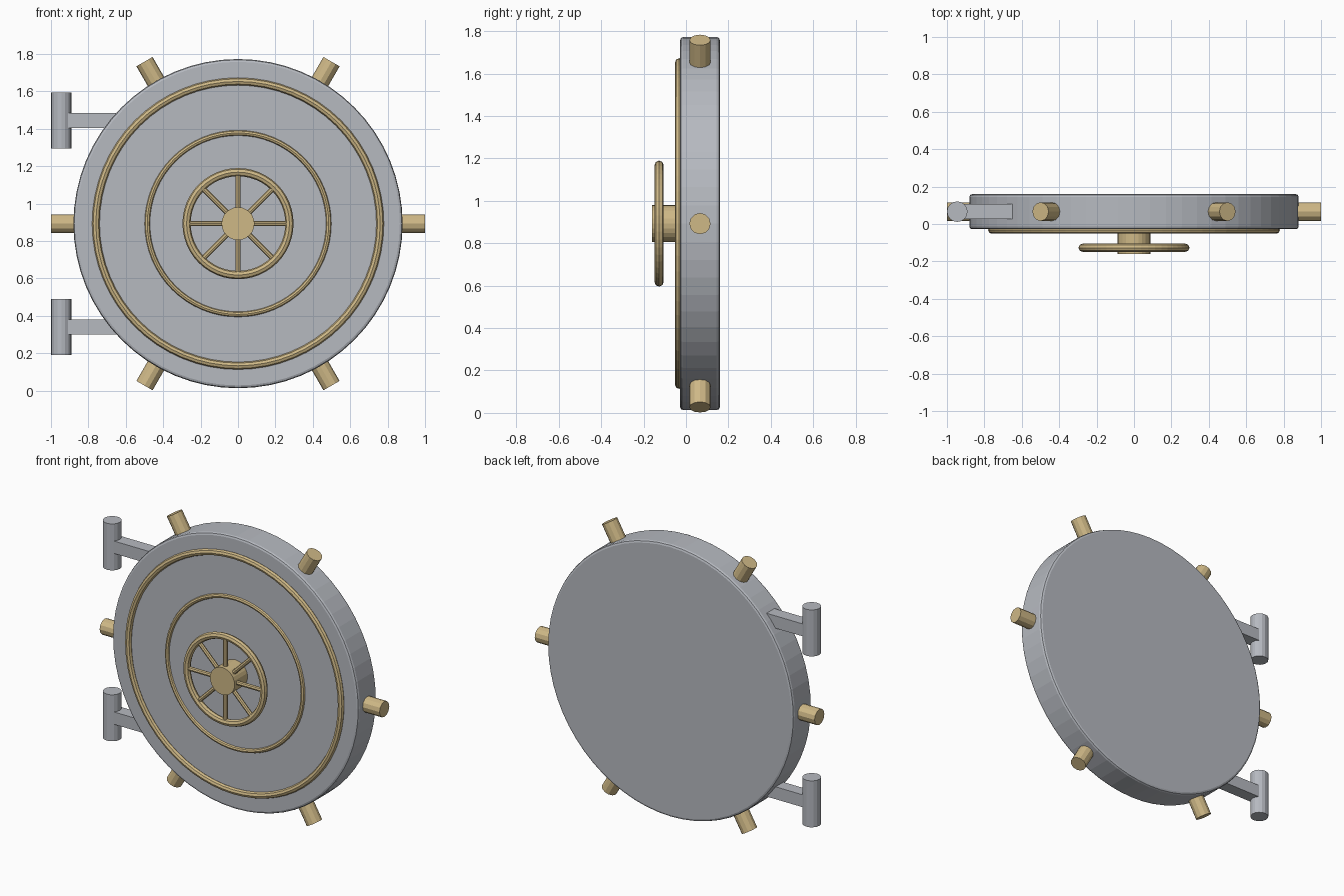
import bpy
from math import pi, radians, sin, cos
from mathutils import Vector

if "Cube" in bpy.data.objects:
    bpy.data.objects.remove(bpy.data.objects["Cube"])

CENTRE_Z = 0.893
MID_Y = 0.066          # middle of the door's thickness
FACE_Y = -0.028        # front face of the door
WHEEL_Y = -0.127


def material(name, colour):
    mat = bpy.data.materials.new(name)
    mat.use_nodes = True
    mat.diffuse_color = (*colour, 1)
    mat.node_tree.nodes["Principled BSDF"].inputs["Base Color"].default_value = (*colour, 1)
    return mat


STEEL = material("steel", (0.47, 0.49, 0.53))
BRASS = material("brass", (0.62, 0.48, 0.24))


def finish(name, mat):
    obj = bpy.context.object
    obj.name = name
    obj.data.materials.append(mat)
    return obj


def rod(name, start, end, radius, sides, mat):
    """Cylinder running from start to end."""
    start, end = Vector(start), Vector(end)
    axis = end - start
    bpy.ops.mesh.primitive_cylinder_add(
        vertices=sides, radius=radius, depth=axis.length, location=(start + end) / 2,
        rotation=axis.to_track_quat('Z', 'Y').to_euler())
    return finish(name, mat)


def ring(name, radius, thickness, y, segments=64):
    """Torus facing the front."""
    bpy.ops.mesh.primitive_torus_add(
        major_radius=radius, minor_radius=thickness, major_segments=segments,
        minor_segments=8, location=(0, y, CENTRE_Z), rotation=(pi / 2, 0, 0))
    return finish(name, BRASS)


def polar(radius, degrees, y):
    a = radians(degrees)
    return (radius * cos(a), y, CENTRE_Z + radius * sin(a))


# Round door slab with softened rims
door = rod("door", (0, 0.16, CENTRE_Z), (0, FACE_Y, CENTRE_Z), 0.88, 64, STEEL)
bevel = door.modifiers.new("rim_bevel", 'BEVEL')
bevel.width = 0.015
bevel.segments = 2
bevel.limit_method = 'ANGLE'
bevel.angle_limit = radians(40)

# Trim rings on the front face
ring("outer_trim_ring", 0.76, 0.02, -0.032)
ring("inner_trim_ring", 0.485, 0.014, FACE_Y)

# Locking bolts around the rim
for i in range(6):
    rod(f"bolt_{i + 1}", polar(0.8, i * 60, MID_Y), polar(1.0, i * 60, MID_Y), 0.05, 12, BRASS)

# Hand wheel: hub, rim and spokes
rod("wheel_hub", (0, FACE_Y + 0.02, CENTRE_Z), (0, -0.16, CENTRE_Z), 0.088, 24, BRASS)
ring("wheel_rim", 0.275, 0.022, WHEEL_Y, 48)
for i in range(8):
    rod(f"wheel_spoke_{i + 1}", polar(0.04, i * 45, WHEEL_Y), polar(0.275, i * 45, WHEEL_Y),
        0.014, 8, BRASS)

# Hinges on the right edge
for side, offset in (("upper", 0.552), ("lower", -0.552)):
    z = CENTRE_Z + offset
    rod(f"{side}_hinge_barrel", (-0.945, MID_Y, z - 0.15), (-0.945, MID_Y, z + 0.15),
        0.055, 16, STEEL)
    bpy.ops.mesh.primitive_cube_add(size=1, location=(-0.78, MID_Y, z))
    arm = finish(f"{side}_hinge_arm", STEEL)
    arm.scale = (0.26, 0.08, 0.08)
